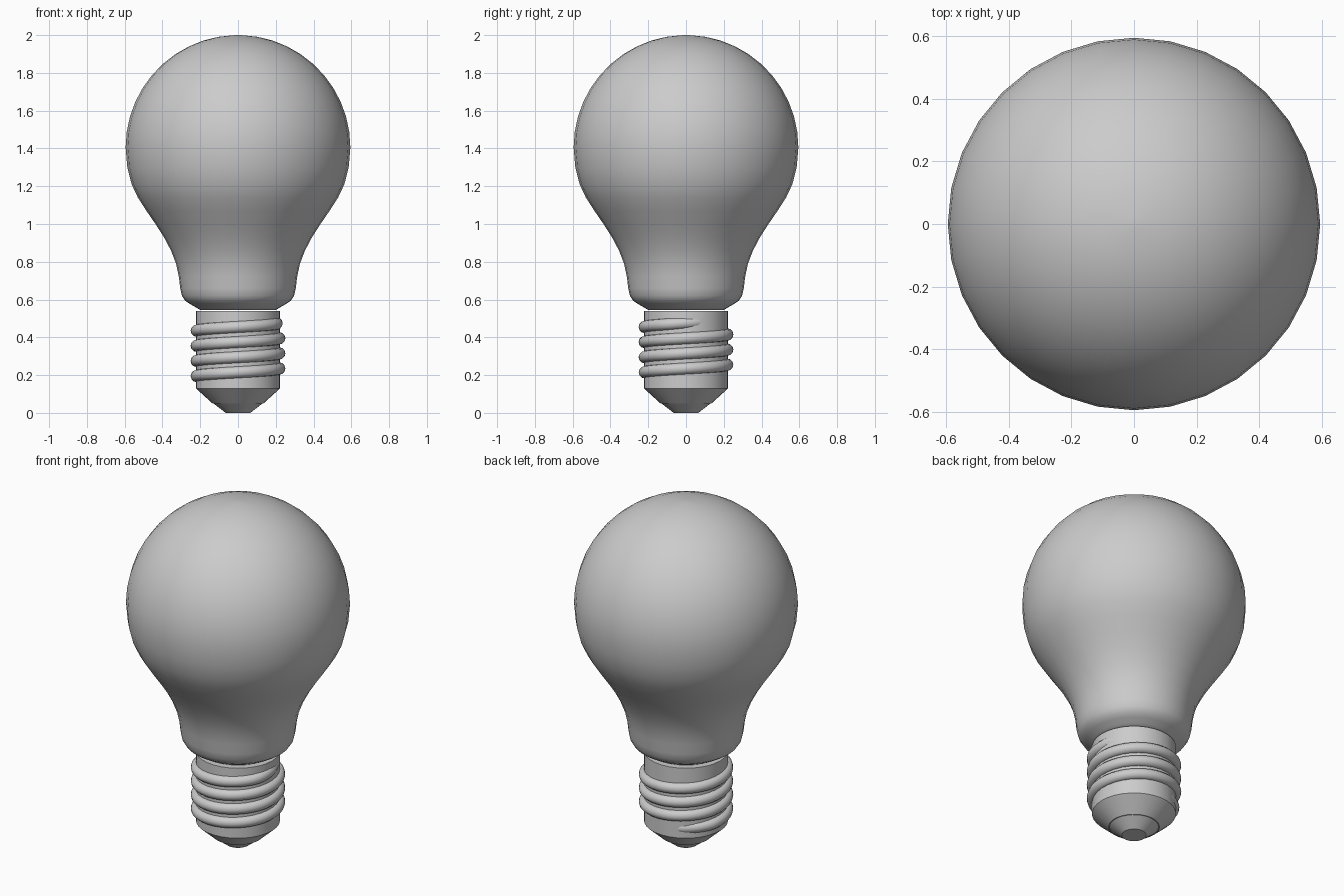
import bpy, bmesh, math
from math import sin, cos, pi, radians

cube = bpy.data.objects.get("Cube")
if cube:
    bpy.data.objects.remove(cube, do_unlink=True)

SIDES = 32

grey = bpy.data.materials.new("plain_grey")
grey.use_nodes = True
grey.diffuse_color = (0.6, 0.6, 0.6, 1)
grey.node_tree.nodes["Principled BSDF"].inputs["Base Color"].default_value = (0.6, 0.6, 0.6, 1)


def finish(name, bm, angle):
    """Turn a bmesh into a smooth-shaded object."""
    bmesh.ops.recalc_face_normals(bm, faces=bm.faces)
    mesh = bpy.data.meshes.new(name)
    bm.to_mesh(mesh)
    bm.free()
    mesh.materials.append(grey)
    obj = bpy.data.objects.new(name, mesh)
    bpy.context.collection.objects.link(obj)
    bpy.ops.object.select_all(action='DESELECT')
    obj.select_set(True)
    bpy.context.view_layer.objects.active = obj
    bpy.ops.object.shade_smooth_by_angle(angle=radians(angle))
    return obj


def skin(bm, rings):
    """Bridge successive closed rings of points and cap both ends."""
    loops = [[bm.verts.new(p) for p in ring] for ring in rings]
    for a, b in zip(loops, loops[1:]):
        for i in range(len(a)):
            j = (i + 1) % len(a)
            bm.faces.new((a[i], a[j], b[j], b[i]))
    bm.faces.new(loops[0])
    bm.faces.new(loops[-1])


def lathe(name, profile, angle):
    """Revolve (radius, height) points around z."""
    bm = bmesh.new()
    skin(bm, [[(r * cos(2 * pi * i / SIDES), r * sin(2 * pi * i / SIDES), z)
               for i in range(SIDES)] for r, z in profile])
    return finish(name, bm, angle)


# Glass bulb: rounded collar, flared neck and round dome
neck = [(0.2, 0.545), (0.225, 0.56), (0.255, 0.577), (0.28, 0.594), (0.297, 0.62),
        (0.306, 0.66), (0.313, 0.72), (0.328, 0.79), (0.355, 0.86), (0.392, 0.93),
        (0.437, 1.0), (0.485, 1.07), (0.53, 1.14), (0.563, 1.21), (0.586, 1.3)]
dome = [(0.595 * cos(radians(a)), 1.405 + 0.595 * sin(radians(a))) for a in range(0, 90, 8)]
lathe("glass_bulb", neck + dome + [(0.01, 2.0)], 60)

# Metal screw cap
lathe("screw_cap", [(0.223, 0.13), (0.223, 0.54)], 30)

# Insulator cone and bottom contact
lathe("insulator", [(0.135, 0.05), (0.223, 0.13)], 30)
lathe("bottom_contact", [(0.065, 0.0), (0.13, 0.05)], 30)

# Screw thread: round section swept up a helix, fading into the cap at both ends
PITCH, START, END, STEPS = 0.08, -1.7, 2.07, 180
rings = []
for s in range(STEPS + 1):
    t = START + (END - START) * s / STEPS
    fade = min(1, (t - START) / 0.15, (END - t) / 0.15)
    centre = 0.19 + 0.03 * fade
    z = 0.315 + PITCH * t
    a = 2 * pi * t
    rings.append([((centre + 0.031 * cos(b)) * cos(a), (centre + 0.031 * cos(b)) * sin(a),
                   z + 0.031 * sin(b)) for b in (2 * pi * k / 12 for k in range(12))])
bm = bmesh.new()
skin(bm, rings)
finish("screw_thread", bm, 60)
